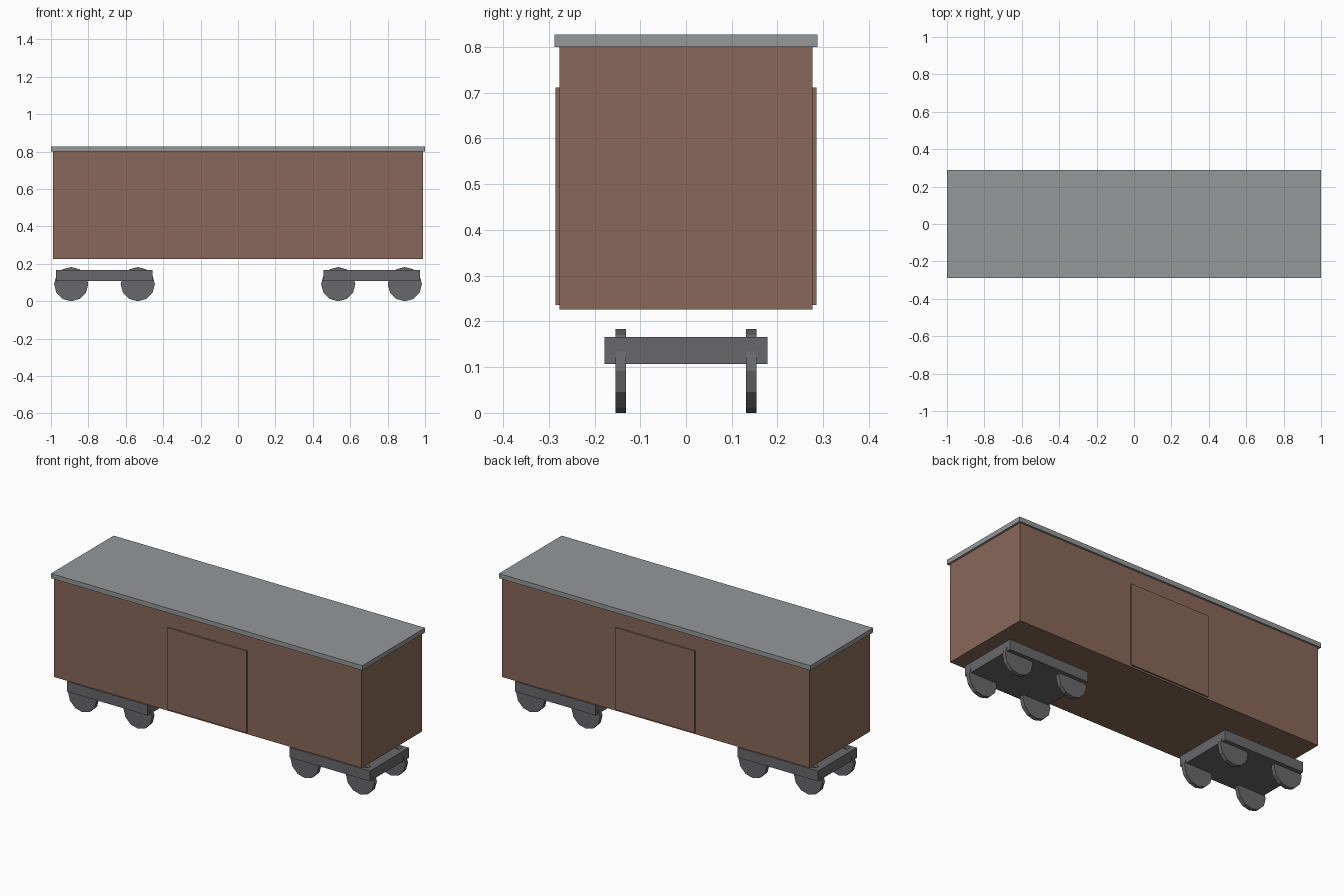
import bpy
import math

cube = bpy.data.objects.get("Cube")
if cube:
    bpy.data.objects.remove(cube, do_unlink=True)


def material(name, rgb):
    mat = bpy.data.materials.new(name)
    mat.use_nodes = True
    colour = (*rgb, 1)
    mat.diffuse_color = colour
    mat.node_tree.nodes["Principled BSDF"].inputs["Base Color"].default_value = colour
    return mat


brown = material("wagon brown", (0.25, 0.14, 0.1))
grey = material("roof grey", (0.3, 0.31, 0.315))
dark = material("running gear grey", (0.14, 0.14, 0.145))


def finish(name, mat):
    obj = bpy.context.object
    obj.name = name
    obj.data.name = name
    obj.data.materials.append(mat)
    return obj


def box(name, mat, x, y, z):
    """Box spanning the (low, high) range given on each axis."""
    spans = (x, y, z)
    bpy.ops.mesh.primitive_cube_add(size=1, location=[(a + b) / 2 for a, b in spans])
    bpy.context.object.scale = [b - a for a, b in spans]
    bpy.ops.object.transform_apply(location=False, rotation=False, scale=True)
    return finish(name, mat)


# Wagon body and overhanging flat roof
box("body", brown, (-0.988, 0.988), (-0.277, 0.277), (0.226, 0.8))
box("roof", grey, (-1, 1), (-0.288, 0.288), (0.8, 0.827))

# Sliding doors standing slightly proud of both sides
for label, side in (("front", -1), ("back", 1)):
    box(label + "_door", brown, (-0.255, 0.255),
        sorted((side * 0.276, side * 0.285)), (0.236, 0.711))

# Two bogies, each a frame plate with four twelve-sided wheels
RADIUS = 0.0915
for end, cx in (("right", -0.714), ("left", 0.714)):
    box(end + "_bogie_frame", dark, (cx - 0.258, cx + 0.258), (-0.178, 0.178), (0.107, 0.166))
    for axle, dx in (("inner", -0.178), ("outer", 0.178)):
        if cx < 0:
            dx = -dx
        for label, side in (("front", -1), ("back", 1)):
            bpy.ops.mesh.primitive_cylinder_add(
                vertices=12, radius=RADIUS, depth=0.023,
                location=(cx + dx, side * 0.1425, RADIUS),
                rotation=(math.pi / 2, 0, 0))
            finish(f"{end}_{axle}_{label}_wheel", dark)
